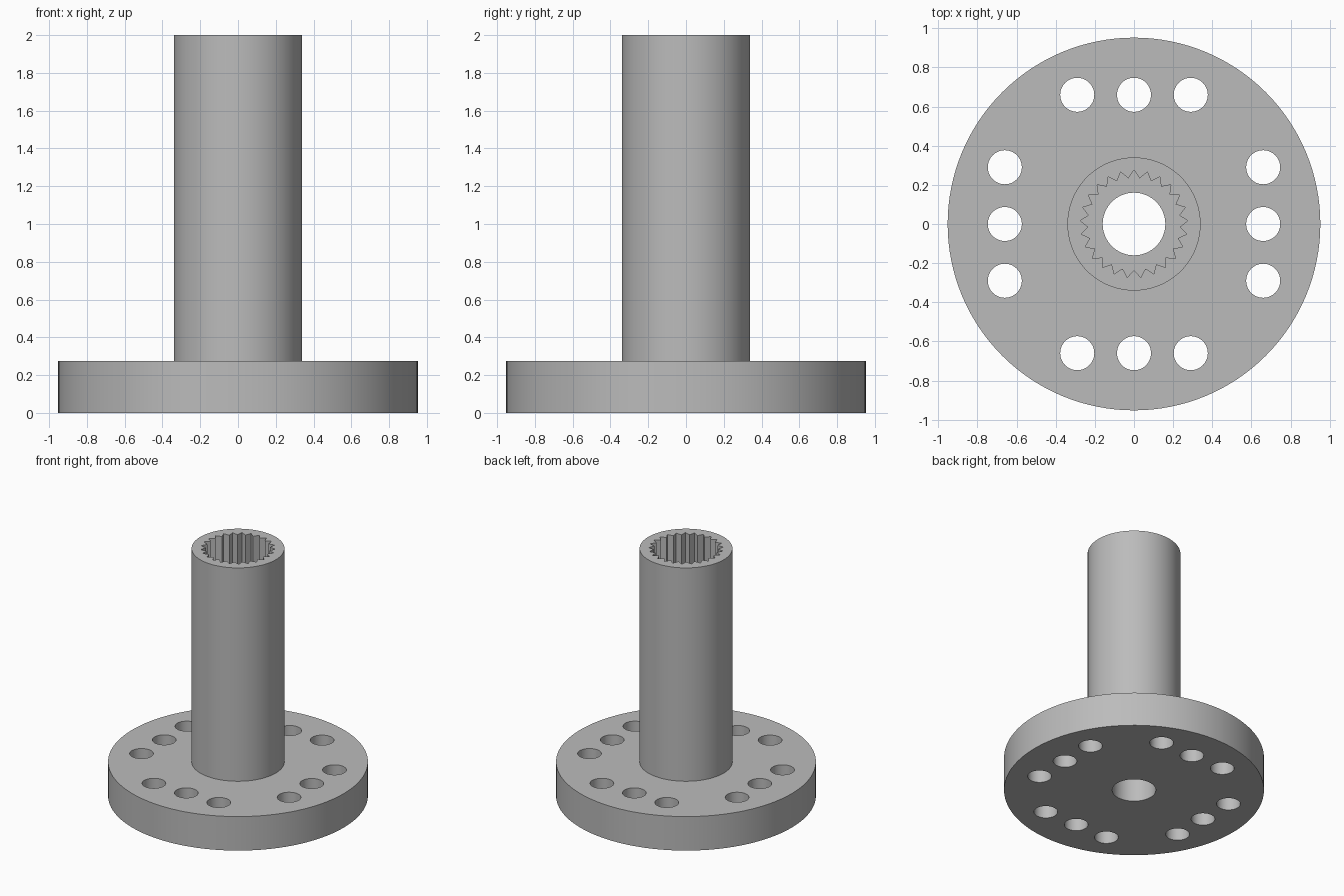
import bpy, bmesh
from math import cos, sin, pi

cube = bpy.data.objects.get("Cube")
if cube:
    bpy.data.objects.remove(cube, do_unlink=True)

FLANGE_R, FLANGE_H = 0.952, 0.275
COLUMN_R, HEIGHT = 0.34, 2.0
BOLT_R, BORE_R = 0.087, 0.16
TEETH, ROOT_R, TIP_R = 25, 0.275, 0.235

grey = bpy.data.materials.new("plain grey")
grey.use_nodes = True
colour = (0.5, 0.5, 0.5, 1)
grey.diffuse_color = colour
grey.node_tree.nodes["Principled BSDF"].inputs["Base Color"].default_value = colour


def circle(r, n, cx=0, cy=0):
    return [(cx + r * cos(2 * pi * i / n), cy + r * sin(2 * pi * i / n)) for i in range(n)]


def stack(bm, rings):
    """Close a solid from equal-sized (outline, z) rings, bottom to top."""
    loops = [[bm.verts.new((x, y, z)) for x, y in pts] for pts, z in rings]
    n = len(loops[0])
    bm.faces.new(loops[0][::-1])
    bm.faces.new(loops[-1])
    for low, high in zip(loops, loops[1:]):
        for i in range(n):
            j = (i + 1) % n
            bm.faces.new((low[i], low[j], high[j], high[i]))


def make_object(name, solids):
    bm = bmesh.new()
    for rings in solids:
        stack(bm, rings)
    mesh = bpy.data.meshes.new(name)
    bm.to_mesh(mesh)
    bm.free()
    mesh.materials.append(grey)
    ob = bpy.data.objects.new(name, mesh)
    bpy.context.collection.objects.link(ob)
    return ob


# Flange and column turned as one body
wide, narrow = circle(FLANGE_R, 128), circle(COLUMN_R, 128)
hub = make_object("flanged_hub", [[(wide, 0), (wide, FLANGE_H),
                                   (narrow, FLANGE_H), (narrow, HEIGHT)]])

# Bolt holes, three on each of four sides, plus the central screw hole
holes = []
for along in (-0.29, 0, 0.29):
    for side in (-0.66, 0.66):
        for x, y in ((along, side), (side, along)):
            pts = circle(BOLT_R, 48, x, y)
            holes.append([(pts, -0.1), (pts, FLANGE_H + 0.1)])
bore = circle(BORE_R, 64)
holes.append([(bore, -0.1), (bore, FLANGE_H + 0.1)])

# Toothed socket down the column
spline = []
for i in range(2 * TEETH):
    r = TIP_R if i % 2 else ROOT_R
    a = pi / 2 + pi * i / TEETH
    spline.append((r * cos(a), r * sin(a)))
socket = [[(spline, FLANGE_H), (spline, HEIGHT + 0.1)]]

cutters = [make_object("hole_cutter", holes), make_object("socket_cutter", socket)]
for cutter in cutters:
    mod = hub.modifiers.new(cutter.name, 'BOOLEAN')
    mod.operation = 'DIFFERENCE'
    mod.solver = 'EXACT'
    mod.object = cutter

# Bake the cuts and drop the cutters
graph = bpy.context.evaluated_depsgraph_get()
baked = bpy.data.meshes.new_from_object(hub.evaluated_get(graph))
hub.modifiers.clear()
hub.data = baked
for cutter in cutters:
    bpy.data.objects.remove(cutter, do_unlink=True)

bpy.ops.object.select_all(action='DESELECT')
hub.select_set(True)
bpy.context.view_layer.objects.active = hub
bpy.ops.object.shade_smooth_by_angle(angle=pi / 6)
